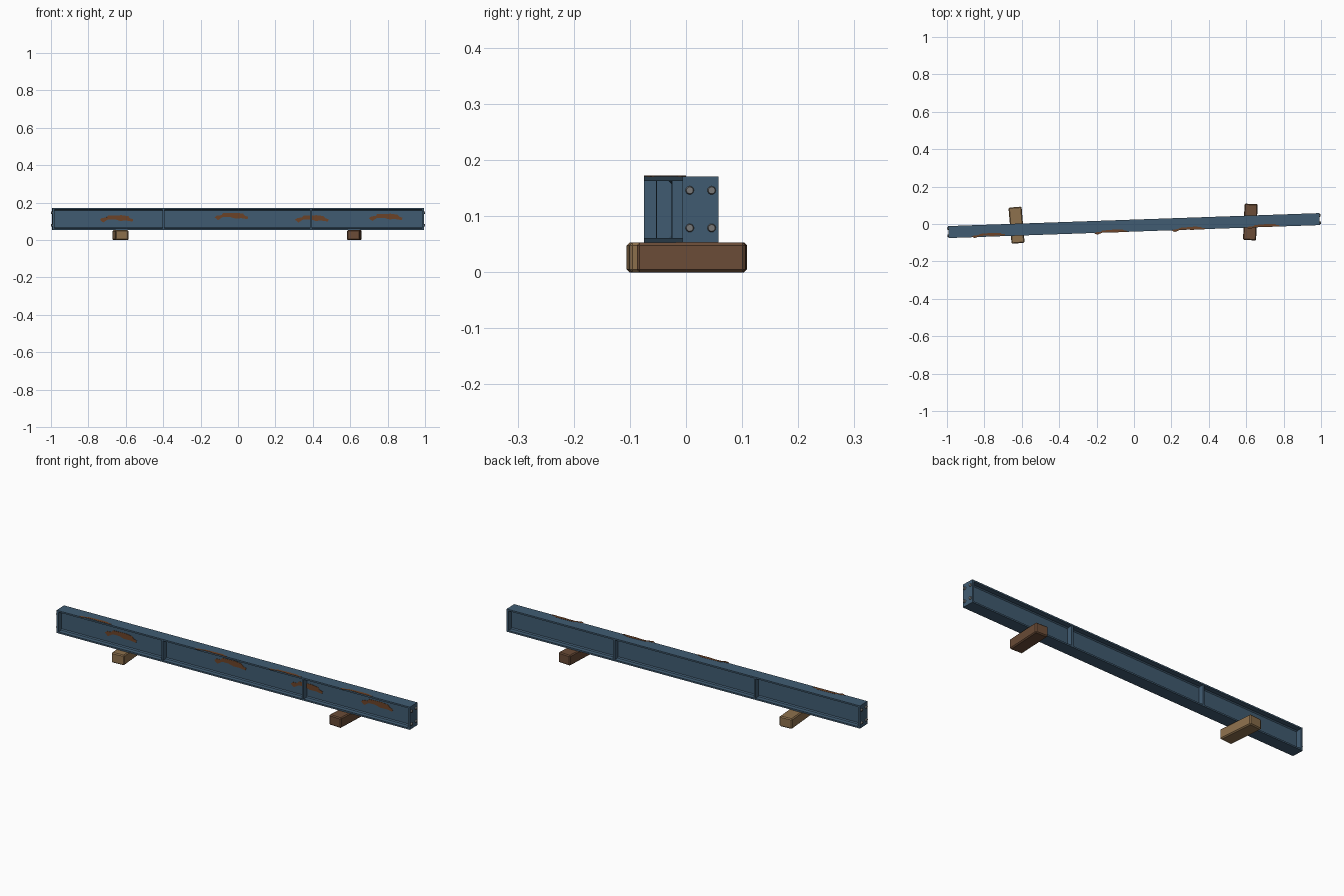
import bpy, bmesh, math
from mathutils import Matrix, Vector

if "Cube" in bpy.data.objects:
    bpy.data.objects.remove(bpy.data.objects["Cube"])


def material(name, rgb):
    m = bpy.data.materials.new(name)
    m.diffuse_color = (*rgb, 1)
    m.use_nodes = True
    m.node_tree.nodes["Principled BSDF"].inputs["Base Color"].default_value = m.diffuse_color
    return m


STEEL = material("blue_grey_steel", (0.052, 0.107, 0.168))
RUST = material("rust", (0.150, 0.056, 0.021))
BOLT = material("bolt_grey", (0.19, 0.19, 0.19))
TAN = material("light_timber", (0.27, 0.165, 0.075))
BROWN = material("dark_timber", (0.145, 0.072, 0.038))

# the beam lies slightly turned on its two blocks
BEAM = Matrix.Translation((0, -0.0085, 0.053)) @ Matrix.Rotation(0.0349, 4, 'Z')
L, W, H, T = 0.993, 0.032, 0.118, 0.008   # half length, half width, height, thickness


def finish(bm, name, mat, matrix):
    bmesh.ops.recalc_face_normals(bm, faces=bm.faces)
    me = bpy.data.meshes.new(name)
    bm.to_mesh(me)
    bm.free()
    me.materials.append(mat)
    ob = bpy.data.objects.new(name, me)
    ob.matrix_world = matrix
    bpy.context.collection.objects.link(ob)
    return ob


def box(name, centre, size, mat, matrix, bevel=0):
    bm = bmesh.new()
    bmesh.ops.create_cube(bm, size=1, matrix=Matrix.Translation(centre) @ Matrix.Diagonal((*size, 1)))
    if bevel:
        bmesh.ops.bevel(bm, geom=bm.edges[:], offset=bevel, segments=1, affect='EDGES')
    return finish(bm, name, mat, matrix)


def prism(name, points, depth, mat, matrix):
    """Extrude a closed outline of 3D points along a vector."""
    bm = bmesh.new()
    face = bm.faces.new([bm.verts.new(p) for p in points])
    ext = bmesh.ops.extrude_face_region(bm, geom=[face])
    bmesh.ops.translate(bm, vec=depth, verts=[v for v in ext['geom'] if isinstance(v, bmesh.types.BMVert)])
    bmesh.ops.triangulate(bm, faces=[f for f in bm.faces if len(f.verts) > 4])
    return finish(bm, name, mat, matrix)


# I-section with small fillets between web and flanges
w, f = 0.0035, 0.005
quarter = [(W, 0), (W, T), (w + f, T), (w, T + f)]
right = quarter + [(y, H - z) for y, z in reversed(quarter)]
outline = right + [(-y, z) for y, z in reversed(right)]
prism("i_beam", [(-L + 0.004, y, z) for y, z in outline], Vector((2 * L - 0.008, 0, 0)), STEEL, BEAM)

# web stiffeners on both sides
for i, x in enumerate((-0.4, 0.39)):
    for side in (-1, 1):
        box(f"stiffener_{i}_{side}", (x, side * 0.0165, H / 2), (0.01, 0.028, H - 2 * T + 0.002), STEEL, BEAM)

# end plates with four bolts each
for end, label in ((-1, "left"), (1, "right")):
    box(f"end_plate_{label}", (end * (L - 0.005), 0, H / 2), (0.01, 2 * W, H), STEEL, BEAM)
    bm = bmesh.new()
    for y in (-0.0195, 0.0195):
        for z in (0.026, 0.093):
            m = Matrix.Translation((end * (L + 0.0025), y, z)) @ Matrix.Rotation(end * math.pi / 2, 4, 'Y')
            bmesh.ops.create_cone(bm, cap_ends=True, segments=16, radius1=0.0078, radius2=0.006,
                                  depth=0.008, matrix=m)
    finish(bm, f"end_bolts_{label}", BOLT, BEAM)

# ragged rust patches on the front of the web and along the top front edge
PATCH = [(-1, -.2), (-.85, .3), (-.6, .35), (-.5, .9), (.3, 1), (.7, .75), (.8, .2),
         (1, -.1), (.95, -.7), (.6, -.45), (.2, -.5), (-.1, -.1), (-.5, -.1), (-.8, -.95)]
for i, (x, z) in enumerate(((-0.65, 0.06), (-0.035, 0.073), (0.395, 0.06), (0.79, 0.068))):
    pts = [(x + a * 0.09, -w, z + b * 0.02) for a, b in PATCH]
    prism(f"web_rust_{i}", pts, Vector((0, -0.0015, 0)), RUST, BEAM)
for i, (x, y) in enumerate(((-0.78, -0.024), (-0.125, -0.029), (0.29, -0.029), (0.69, -0.028))):
    pts = [(x + a * 0.09, y + b * 0.011 + a * 0.003, H) for a, b in PATCH]
    prism(f"flange_rust_{i}", pts, Vector((0, 0, 0.001)), RUST, BEAM)

# timber support blocks
for name, x, y, turn, mat in (("left_block", -0.628, -0.0065, 0.085, TAN),
                              ("right_block", 0.622, 0.0105, -0.045, BROWN)):
    m = Matrix.Translation((x, y, 0)) @ Matrix.Rotation(turn, 4, 'Z')
    box(name, (0, 0, 0.0265), (0.07, 0.194, 0.053), mat, m, bevel=0.005)
